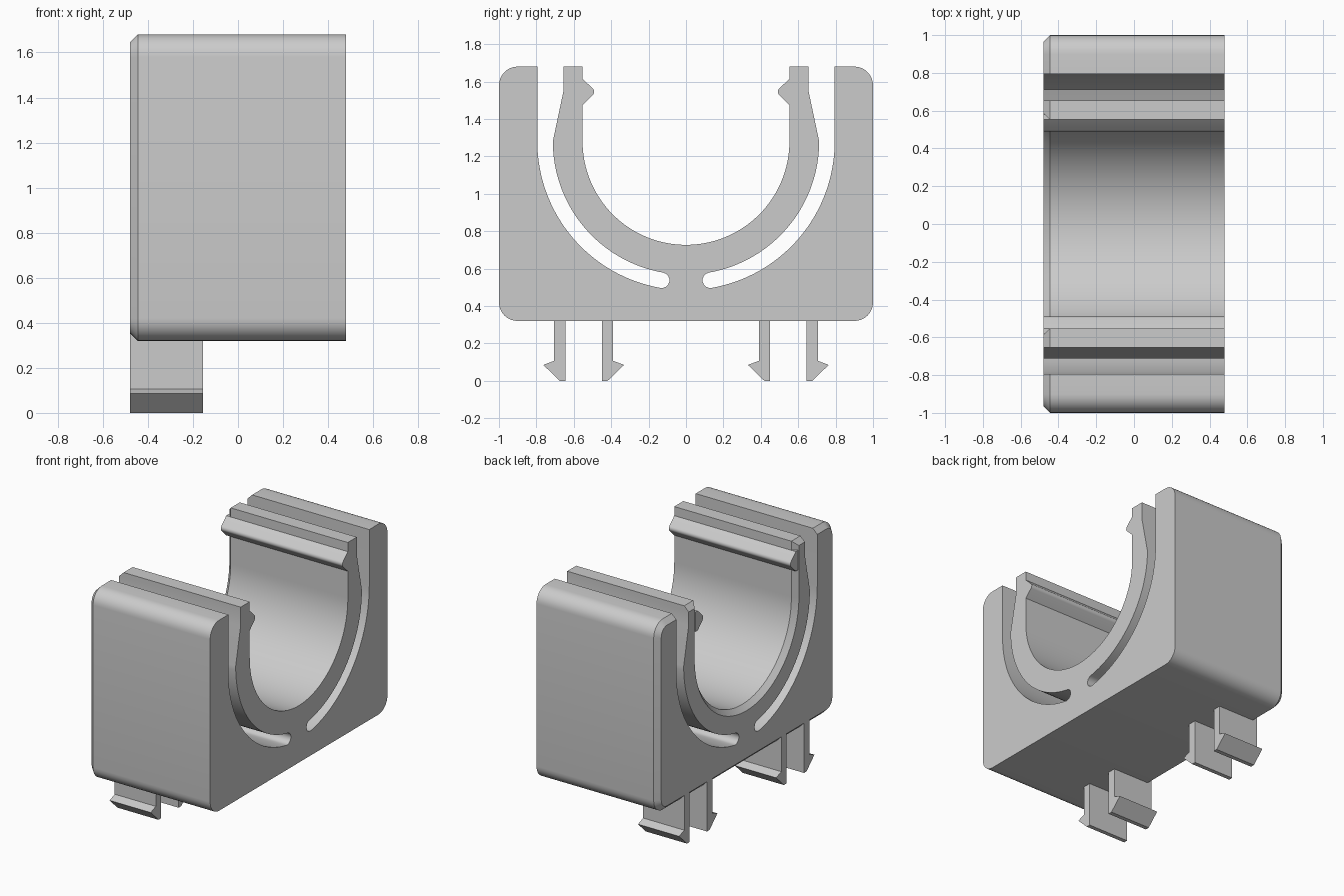
import bpy, bmesh
from math import sin, cos, pi, radians

cube = bpy.data.objects.get("Cube")
if cube:
    bpy.data.objects.remove(cube, do_unlink=True)

grey = bpy.data.materials.new("light grey plastic")
grey.use_nodes = True
COLOUR = (0.6, 0.6, 0.6, 1)
grey.diffuse_color = COLOUR
grey.node_tree.nodes["Principled BSDF"].inputs["Base Color"].default_value = COLOUR

X0, X1 = -0.48, 0.48        # ends of the clip
BOTTOM, TOP = 0.32, 1.68    # block height
AXIS = 1.28                 # height of the bore axis
BORE, ARM, SLOT = 0.553, 0.712, 0.795   # radii
CHAMFER = 0.035


def arc(cy, cz, r, a0, a1, n):
    """Points from angle a0 to a1, measured from +y towards +z."""
    angles = [a0 + (a1 - a0) * i / n for i in range(n + 1)]
    return [(cy + r * cos(a), cz + r * sin(a)) for a in angles]


def extrude(name, profile, x0, x1, chamfer=None):
    """Extrude a y-z profile along x; chamfer picks edges of the x0 end."""
    bm = bmesh.new()
    near = [bm.verts.new((x0, y, z)) for y, z in profile]
    far = [bm.verts.new((x1, y, z)) for y, z in profile]
    bm.faces.new(near)
    bm.faces.new(far)
    n = len(profile)
    for i in range(n):
        j = (i + 1) % n
        bm.faces.new((near[i], near[j], far[j], far[i]))
    bmesh.ops.recalc_face_normals(bm, faces=bm.faces[:])
    if chamfer:
        rim = [e for e in bm.edges
               if all(v.co.x < x0 + 1e-4 for v in e.verts) and chamfer(e)]
        bmesh.ops.bevel(bm, geom=rim, offset=CHAMFER, segments=1,
                        affect='EDGES', clamp_overlap=False)
    mesh = bpy.data.meshes.new(name)
    bm.to_mesh(mesh)
    bm.free()
    mesh.materials.append(grey)
    obj = bpy.data.objects.new(name, mesh)
    bpy.context.collection.objects.link(obj)
    bpy.ops.object.select_all(action='DESELECT')
    obj.select_set(True)
    bpy.context.view_layer.objects.active = obj
    bpy.ops.object.shade_smooth_by_angle(angle=radians(25))
    return obj


# Half profile of the block: bottom, outer wall, top, slot, spring arm, bore
mid, half = (ARM + SLOT) / 2, (SLOT - ARM) / 2
end = -pi / 2 + 0.173
r = 0.1
half_profile = (
    arc(1 - r, BOTTOM + r, r, -pi / 2, 0, 8)
    + arc(1 - r, TOP - r, r, 0, pi / 2, 8)
    + [(SLOT, TOP)]
    + arc(0, AXIS, SLOT, 0, end, 32)
    + arc(mid * cos(end), AXIS + mid * sin(end), half, end, end - pi, 8)[1:-1]
    + arc(0, AXIS, ARM, end, 0, 32)
    + [(0.655, 1.55), (0.655, TOP), (BORE, TOP)]
    + arc(0, AXIS, BORE, 0, -pi / 2, 32)
)
mirrored = [(-y, z) for y, z in reversed(half_profile[:-1])]


def outside_slot(edge):
    """True for the outer rim, the top ends and the bore, not the slots."""
    a, b = (v.co for v in edge.verts)
    m = (a + b) / 2
    if max(a.z, b.z) < BOTTOM + 1e-4 or min(a.z, b.z) > TOP - 1e-4:
        return True
    radius = (m.y ** 2 + min(m.z - AXIS, 0) ** 2) ** 0.5
    in_slot = BORE + 0.03 < radius < SLOT + 0.01 and abs(m.y) < 0.85
    return not in_slot


extrude("clip_body", half_profile + mirrored, X0, X1, outside_slot)

# Snap ridges, on the inside of each arm
ridge = ([(0.58, 1.475), (BORE, 1.475)]
         + arc(0.515, 1.545, 0.024, pi * 1.25, pi * 0.75, 6)
         + [(BORE, 1.615), (0.58, 1.615)])

# Barbed legs: outer profile, reflected about the middle of each pair
leg = [(0.645, 0), (0.675, 0), (0.763, 0.085), (0.705, 0.107),
       (0.705, 0.36), (0.645, 0.36)]
PAIR = 0.547

for side, s in (("left", -1), ("right", 1)):
    tag = "front" if s < 0 else "back"
    extrude(tag + "_snap_ridge", [(s * y, z) for y, z in ridge], X0, X1)
    extrude(tag + "_outer_leg", [(s * y, z) for y, z in leg], X0, -0.155)
    extrude(tag + "_inner_leg",
            [(s * (2 * PAIR - y), z) for y, z in leg], X0, -0.155)
